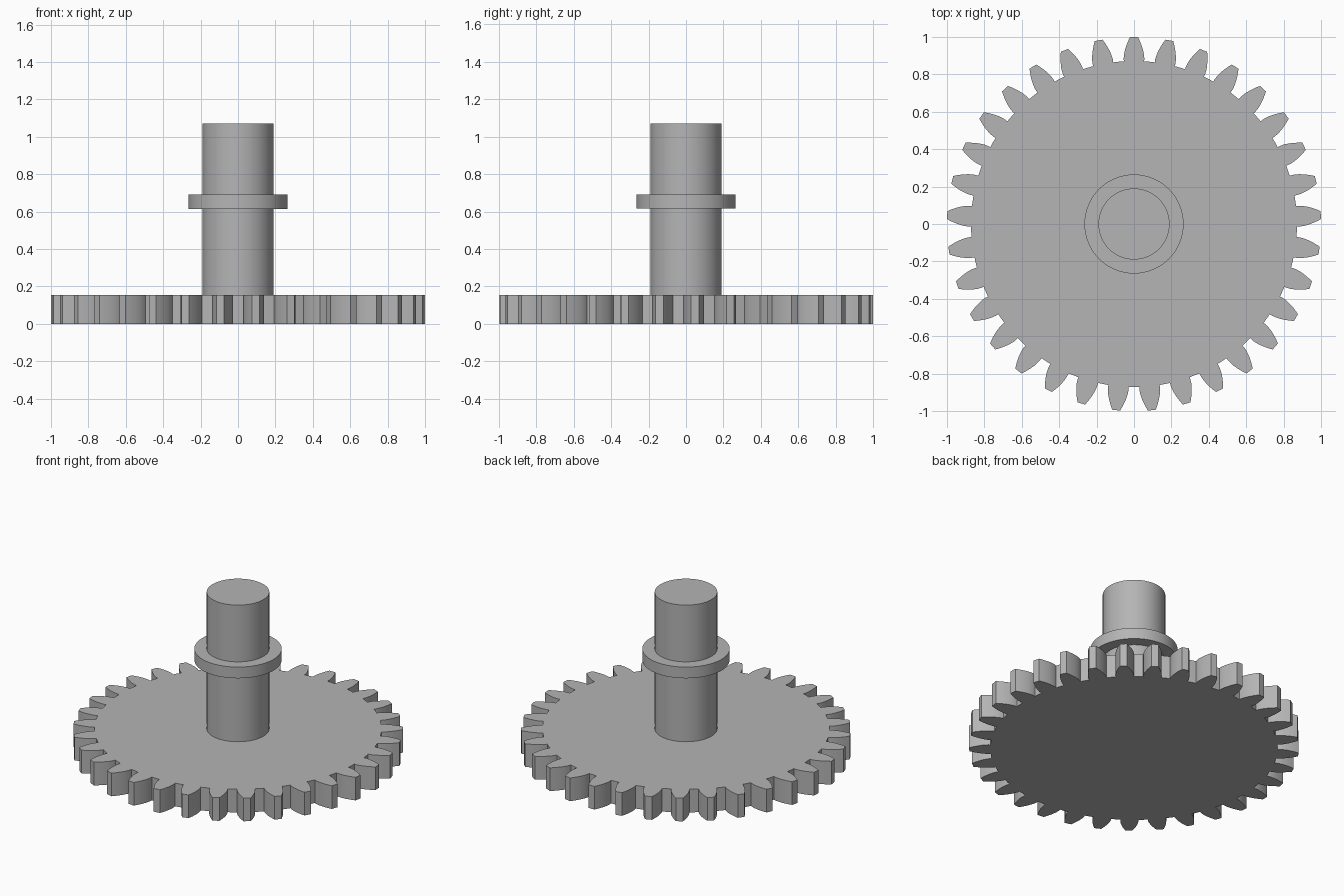
import bpy
import bmesh
from math import pi, sin, cos, tan, acos, radians

cube = bpy.data.objects.get("Cube")
if cube:
    bpy.data.objects.remove(cube, do_unlink=True)

TEETH = 33
MODULE = 2 / (TEETH + 2)
PITCH_R = MODULE * TEETH / 2
BASE_R = PITCH_R * cos(radians(20))
ROOT_R = PITCH_R - 1.25 * MODULE
TIP_R = 1.0
GEAR_TOP = 0.155

steel = bpy.data.materials.new("plain grey")
grey = (0.46, 0.46, 0.46, 1)
steel.diffuse_color = grey
steel.use_nodes = True
steel.node_tree.nodes["Principled BSDF"].inputs["Base Color"].default_value = grey


def finish(bm, name):
    """Turn a bmesh into a shaded object."""
    bmesh.ops.recalc_face_normals(bm, faces=bm.faces)
    mesh = bpy.data.meshes.new(name)
    bm.to_mesh(mesh)
    bm.free()
    mesh.materials.append(steel)
    obj = bpy.data.objects.new(name, mesh)
    bpy.context.collection.objects.link(obj)
    bpy.ops.object.select_all(action="DESELECT")
    obj.select_set(True)
    bpy.context.view_layer.objects.active = obj
    bpy.ops.object.shade_smooth_by_angle(angle=radians(25))
    return obj


def lathe(name, profile, closed=False, steps=72):
    """Spin a radius/height profile around z."""
    bm = bmesh.new()
    verts = [bm.verts.new((r, 0, z)) for r, z in profile]
    pairs = list(zip(verts, verts[1:]))
    if closed:
        pairs.append((verts[-1], verts[0]))
    edges = [bm.edges.new(p) for p in pairs]
    bmesh.ops.spin(bm, geom=verts + edges, cent=(0, 0, 0), axis=(0, 0, 1),
                   angle=2 * pi, steps=steps)
    bmesh.ops.remove_doubles(bm, verts=bm.verts, dist=0.0001)
    return finish(bm, name)


def involute(angle):
    return tan(angle) - angle


def half_angle(radius):
    """Half the angular thickness of a tooth at a radius."""
    pressure = acos(min(1, BASE_R / radius))
    return pi / (2 * TEETH) + involute(radians(20)) - involute(pressure)


# Gear wheel: one involute tooth repeated around the rim, then extruded
flank = [(ROOT_R, half_angle(BASE_R))]
for i in range(7):
    r = BASE_R + (TIP_R - BASE_R) * i / 6
    flank.append((r, half_angle(r)))
tooth = [(r, -a) for r, a in flank] + [(TIP_R, 0)]
tooth += [(r, a) for r, a in reversed(flank)] + [(ROOT_R, pi / TEETH)]

bm = bmesh.new()
outline = []
for k in range(TEETH):
    centre = pi / 2 + 2 * pi * k / TEETH
    for r, a in tooth:
        outline.append(bm.verts.new((r * cos(centre + a), r * sin(centre + a), 0)))
base = bm.faces.new(outline)
result = bmesh.ops.extrude_face_region(bm, geom=[base], use_keep_orig=True)
raised = [g for g in result["geom"] if isinstance(g, bmesh.types.BMVert)]
bmesh.ops.translate(bm, verts=raised, vec=(0, 0, GEAR_TOP))
finish(bm, "gear_wheel")

# Shaft standing on the wheel
lathe("shaft", [(0.19, GEAR_TOP), (0.19, 1.07), (0, 1.07)])

# Collar ring around the shaft
lathe("collar", [(0.19, 0.615), (0.265, 0.615), (0.265, 0.69), (0.19, 0.69)], closed=True)
